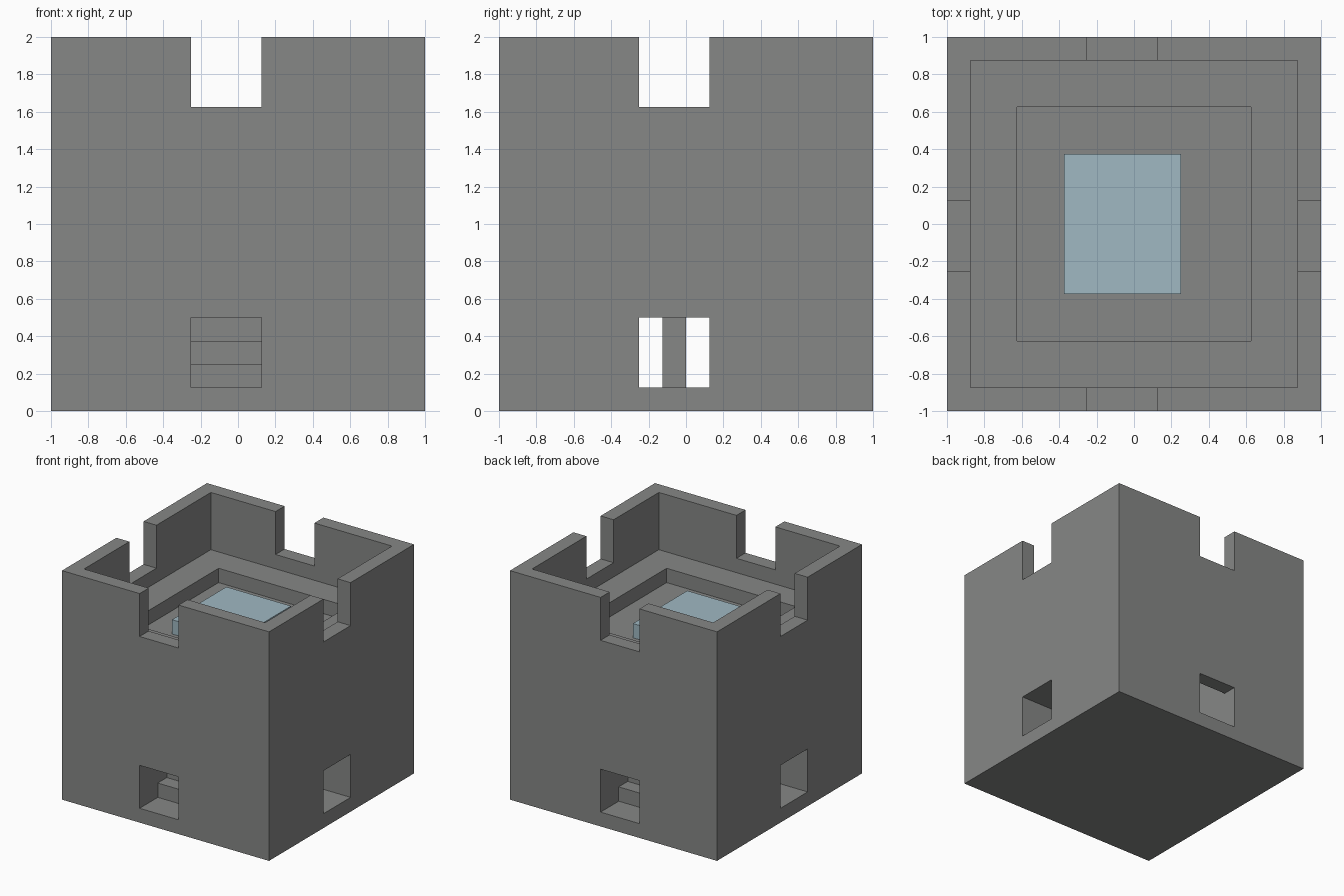
import bpy
import bmesh

U = 1 / 8  # one block unit

cube = bpy.data.objects.get("Cube")
if cube:
    bpy.data.objects.remove(cube, do_unlink=True)


def material(name, rgb):
    m = bpy.data.materials.new(name)
    m.use_nodes = True
    m.diffuse_color = (*rgb, 1)
    m.node_tree.nodes["Principled BSDF"].inputs["Base Color"].default_value = (*rgb, 1)
    return m


stone = material("grey stone", (0.24, 0.245, 0.24))
water_blue = material("pale blue water", (0.35, 0.48, 0.54))


def prism(name, profile, x0, x1, mat=stone):
    """Extrude a y-z profile along x."""
    bm = bmesh.new()
    base = bm.faces.new([bm.verts.new((x0, y, z)) for y, z in profile])
    out = bmesh.ops.extrude_face_region(bm, geom=[base])
    for v in out["geom"]:
        if isinstance(v, bmesh.types.BMVert):
            v.co.x = x1
    bmesh.ops.recalc_face_normals(bm, faces=bm.faces)
    mesh = bpy.data.meshes.new(name)
    bm.to_mesh(mesh)
    bm.free()
    mesh.materials.append(mat)
    obj = bpy.data.objects.new(name, mesh)
    bpy.context.collection.objects.link(obj)
    return obj


def box(name, x, y, z, mat=stone):
    profile = [(y[0], z[0]), (y[1], z[0]), (y[1], z[1]), (y[0], z[1])]
    return prism(name, profile, x[0], x[1], mat)


def carve(target, cutter):
    cutter.hide_render = True
    mod = target.modifiers.new("cut", "BOOLEAN")
    mod.operation = "DIFFERENCE"
    mod.solver = "EXACT"
    mod.object = cutter
    bpy.context.view_layer.objects.active = target
    bpy.ops.object.modifier_apply(modifier=mod.name)
    bpy.data.objects.remove(cutter, do_unlink=True)


def stair_shaft(side):
    """Stepped passage rising inward from the front (-1) or back (1)."""
    floor = [(-1.1, U), (-6 * U, U)]
    roof = [(-1.1, 4 * U), (-7 * U, 4 * U)]
    for i in range(4):
        floor += [((i - 6) * U, (i + 2) * U), ((i - 5) * U, (i + 2) * U)]
    for i in range(5):
        roof += [((i - 7) * U, (i + 5) * U), ((i - 6) * U, (i + 5) * U)]
    profile = floor + roof[::-1]
    return prism("stair_cutter", [(-side * y, z) for y, z in profile], *gap)


gap = (-2 * U, U)      # span shared by notches and doorways
through = (-1.1, 1.1)

# Tower block with roof terrace and sunken basin
tower = box("tower_block", (-1, 1), (-1, 1), (0, 2))
for name, half, bottom in (("terrace", 7 * U, 12 * U), ("basin", 5 * U, 11 * U)):
    carve(tower, box(name, (-half, half), (-half, half), (bottom, 2.1)))

# Parapet notches on all four sides
carve(tower, box("notch_x", through, gap, (13 * U, 2.1)))
carve(tower, box("notch_y", gap, through, (13 * U, 2.1)))

# Side tunnel and the two stairways
carve(tower, box("tunnel", through, gap, (U, 4 * U)))
for side in (-1, 1):
    carve(tower, stair_shaft(-side))

# Pillar in the middle of the tunnel
box("tunnel_pillar", (-U, 0), (-U, 0), (U, 4 * U))

# Water block standing in the basin
box("water_pool", (-3 * U, 2 * U), (-3 * U, 3 * U), (11 * U, 12 * U), water_blue)
